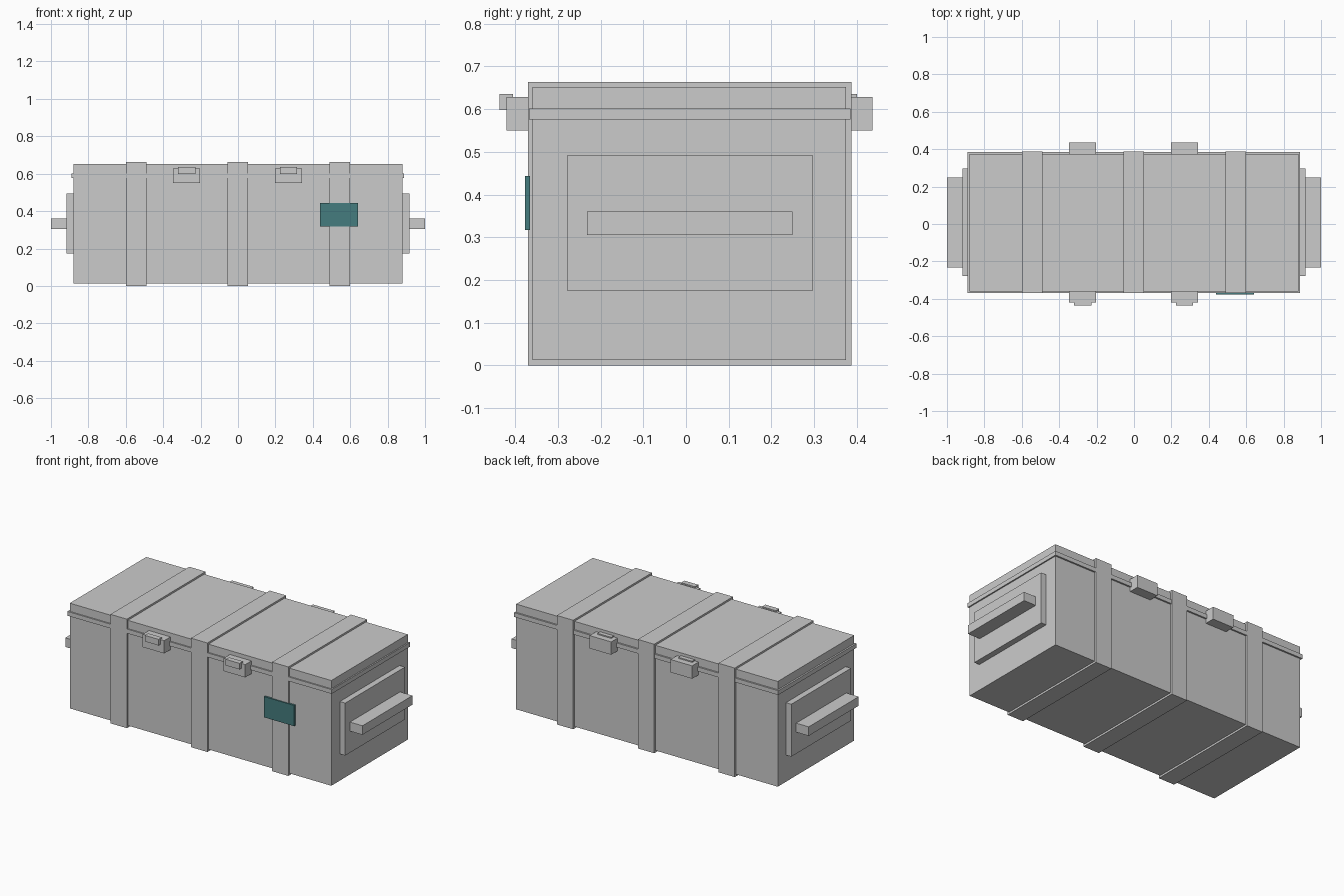
import bpy

if "Cube" in bpy.data.objects:
    bpy.data.objects.remove(bpy.data.objects["Cube"])


def box(name, x, y, z):
    """Box from (min, max) ranges on each axis."""
    bpy.ops.mesh.primitive_cube_add(size=1)
    ob = bpy.context.object
    ob.name = name
    ob.location = [(a + b) / 2 for a, b in (x, y, z)]
    ob.scale = [b - a for a, b in (x, y, z)]
    bpy.ops.object.transform_apply(location=True, rotation=False, scale=True)
    return ob


def around(c, width):
    return (c - width / 2, c + width / 2)


# Crate body, lid and the projecting rim between them
box("crate_body", (-0.88, 0.88), (-0.36, 0.375), (0.012, 0.576))
box("crate_lid", (-0.88, 0.88), (-0.36, 0.375), (0.602, 0.652))
box("lid_rim", (-0.89, 0.888), (-0.368, 0.385), (0.576, 0.602))

# Straps wrapped around the crate
for i, cx in enumerate((-0.544, -0.002, 0.543)):
    box(f"strap_{i + 1}", around(cx, 0.11), (-0.37, 0.387), (0, 0.663))

# Latches on front and back, each with a small catch
for side, ly, ky in (("front", (-0.42, -0.36), (-0.437, -0.405)),
                     ("back", (0.375, 0.437), (0.37, 0.4))):
    for i, cx in enumerate((-0.275, 0.27)):
        box(f"{side}_latch_{i + 1}", around(cx, 0.145), ly, (0.55, 0.628))
        box(f"{side}_catch_{i + 1}", around(cx, 0.093), ky, (0.598, 0.635))

# End plates with grab handles
for side, s in (("left", -1), ("right", 1)):
    box(f"{side}_plate", sorted((s * 0.87, s * 0.916)), (-0.278, 0.296), (0.174, 0.493))
    box(f"{side}_handle", sorted((s * 0.91, s * 1.0)), (-0.232, 0.249), (0.305, 0.36))

# Coloured label on the front
label = box("front_label", (0.438, 0.642), (-0.377, -0.365), (0.317, 0.443))
mat = bpy.data.materials.new("label_teal")
mat.diffuse_color = (0.06, 0.2, 0.21, 1)
mat.use_nodes = True
mat.node_tree.nodes["Principled BSDF"].inputs["Base Color"].default_value = mat.diffuse_color
label.data.materials.append(mat)
